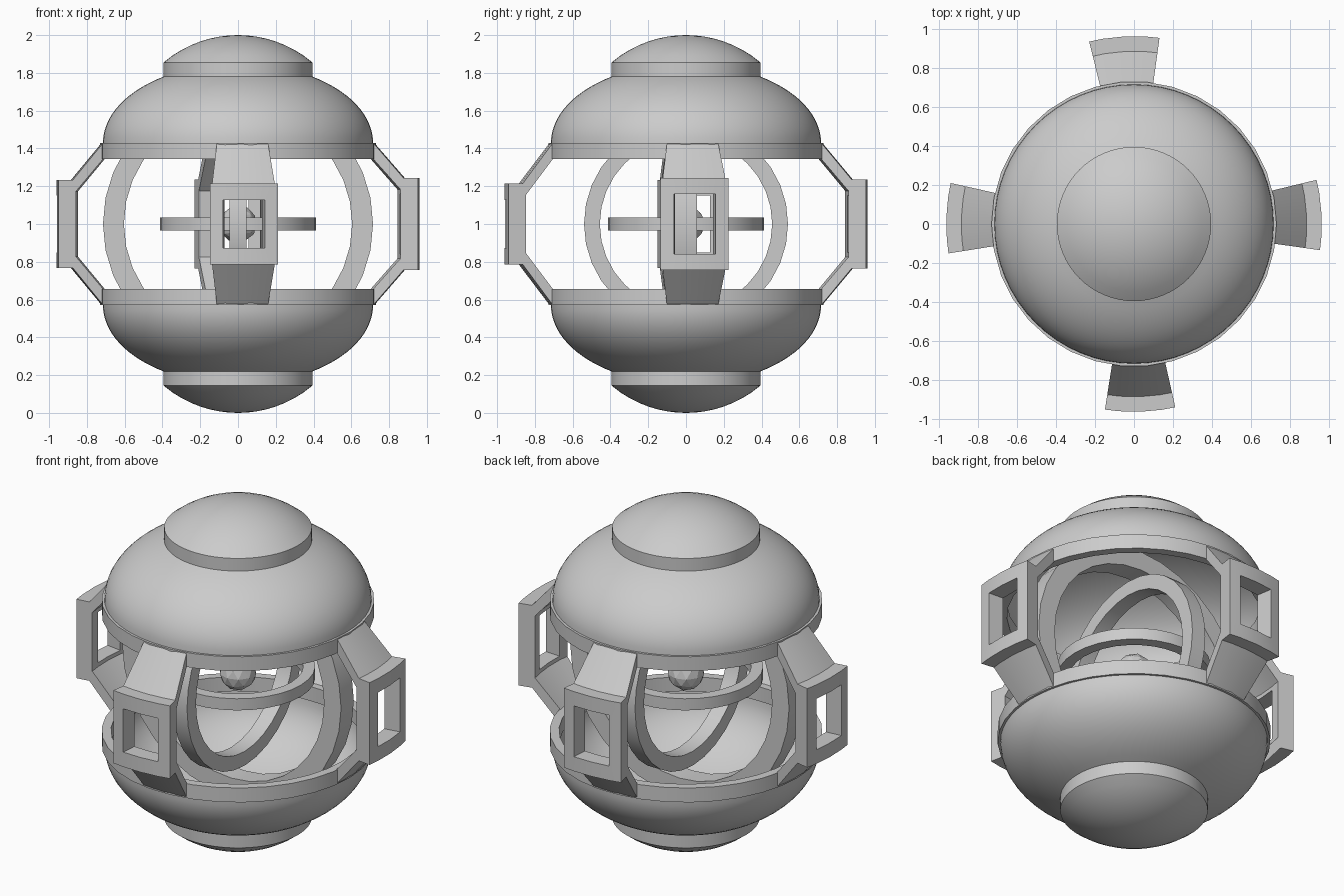
import bpy, bmesh, math
from mathutils import Matrix

if "Cube" in bpy.data.objects:
    bpy.data.objects.remove(bpy.data.objects["Cube"])

grey = bpy.data.materials.new("light_grey")
grey.diffuse_color = (0.6, 0.6, 0.6, 1)
grey.use_nodes = True
grey.node_tree.nodes["Principled BSDF"].inputs["Base Color"].default_value = grey.diffuse_color


def finish(name, bm, smooth=None):
    bmesh.ops.remove_doubles(bm, verts=bm.verts, dist=1e-5)
    bmesh.ops.recalc_face_normals(bm, faces=bm.faces)
    me = bpy.data.meshes.new(name)
    bm.to_mesh(me)
    bm.free()
    me.materials.append(grey)
    ob = bpy.data.objects.new(name, me)
    bpy.context.collection.objects.link(ob)
    if smooth:
        bpy.ops.object.select_all(action='DESELECT')
        ob.select_set(True)
        bpy.context.view_layer.objects.active = ob
        bpy.ops.object.shade_smooth_by_angle(angle=math.radians(smooth))
    return ob


def lathe(name, prof, n, closed=False, matrix=None, smooth=None):
    """Revolve an (r, z) profile around z."""
    bm = bmesh.new()
    rings = []
    for r, z in prof:
        if r < 1e-6:
            rings.append([bm.verts.new((0, 0, z))] * n)
        else:
            rings.append([bm.verts.new((r * math.cos(2 * math.pi * i / n),
                                        r * math.sin(2 * math.pi * i / n), z)) for i in range(n)])
    pairs = list(zip(rings, rings[1:])) + ([(rings[-1], rings[0])] if closed else [])
    for a, b in pairs:
        for i in range(n):
            j = (i + 1) % n
            vs = list(dict.fromkeys((a[i], a[j], b[j], b[i])))
            if len(vs) > 2:
                bm.faces.new(vs)
    if matrix:
        bm.transform(matrix)
    return finish(name, bm, smooth)


# Domed shells with caps, and rim bands, mirrored about z = 1
def dome(a, b, r_end, steps=14):
    t_end = math.acos(r_end / a)
    return [(a * math.cos(t_end * i / steps), 0.43 + b * math.sin(t_end * i / steps))
            for i in range(steps + 1)]


R = 0.61  # cap curvature radius
cap = [(0.395 * (1 - i / 8), 1 - R + math.sqrt(R * R - (0.395 * (1 - i / 8)) ** 2)) for i in range(9)]
shell = dome(0.715, 0.42, 0.395) + cap
inner = [(0, 0.825)] + dome(0.695, 0.395, 0.1)[::-1]
band = [(0.73, 0.345), (0.73, 0.43), (0.68, 0.43), (0.68, 0.345)]
for side, s in (("upper", 1), ("lower", -1)):
    lathe(side + "_shell", [(r, 1 + s * z) for r, z in shell + inner], 64, True, smooth=30)
    lathe(side + "_rim_band", [(r, 1 + s * z) for r, z in band], 34, True, smooth=30)


# Brackets: bent arms joining the bands, carrying a windowed frame
def bracket(name, centre, h, w):
    half = [(0.722, 0.43, 0.722, 0.345), (0.885, h, 0.868, h - 0.06),
            (0.962, h, 0.868, h - 0.06), (0.962, w, 0.868, w)]
    st = half + [(a, -b, c, -d) for a, b, c, d in reversed(half)]
    angs = [math.radians(centre + a) for a in (-10.8, -6.6, 0, 6.6, 10.8)]
    bm = bmesh.new()
    cache = {}

    def v(i, k, side):
        r, z = st[k][2 * side:2 * side + 2]
        co = (r * math.cos(angs[i]), r * math.sin(angs[i]), 1 + z)
        key = tuple(round(c, 5) for c in co)
        if key not in cache:
            cache[key] = bm.verts.new(co)
        return cache[key]

    def face(*ids):
        vs = list(dict.fromkeys(v(*q) for q in ids))
        if len(vs) > 2:
            bm.faces.new(vs)

    def solid(i, k):
        return 0 <= i < 4 and 0 <= k < 7 and not (k == 3 and i in (1, 2))

    for i in range(4):
        for k in range(7):
            if not solid(i, k):
                continue
            for s in (0, 1):
                face((i, k, s), (i + 1, k, s), (i + 1, k + 1, s), (i, k + 1, s))
            for di, e in ((-1, i), (1, i + 1)):
                if not solid(i + di, k):
                    face((e, k, 0), (e, k + 1, 0), (e, k + 1, 1), (e, k, 1))
            for dk, e in ((-1, k), (1, k + 1)):
                if not solid(i, k + dk):
                    face((i, e, 0), (i + 1, e, 0), (i + 1, e, 1), (i, e, 1))
    finish(name, bm, smooth=20)


bracket("right_bracket", 2.8, 0.243, 0.16)
bracket("back_bracket", 93.0, 0.235, 0.15)
bracket("left_bracket", 178.2, 0.233, 0.15)
bracket("front_bracket", 271.9, 0.215, 0.128)


# Three nested gyroscope rings, scaled copies on three axes
def gyro(name, r, rot):
    d, q = 0.083 * r, 0.845 * r
    lathe(name, [(r, -d), (r, d), (q, d), (q, -d)], 32, True,
          Matrix.Translation((0, 0, 1)) @ rot, smooth=20)


gyro("outer_ring", 0.715, Matrix.Rotation(math.pi / 2, 4, 'X'))
gyro("middle_ring", 0.54, Matrix.Rotation(math.pi / 2, 4, 'Y'))
gyro("inner_ring", 0.413, Matrix.Identity(4))

# Faceted core
bm = bmesh.new()
bmesh.ops.create_icosphere(bm, subdivisions=2, radius=0.1, matrix=Matrix.Translation((0, 0, 1)))
finish("core", bm)
